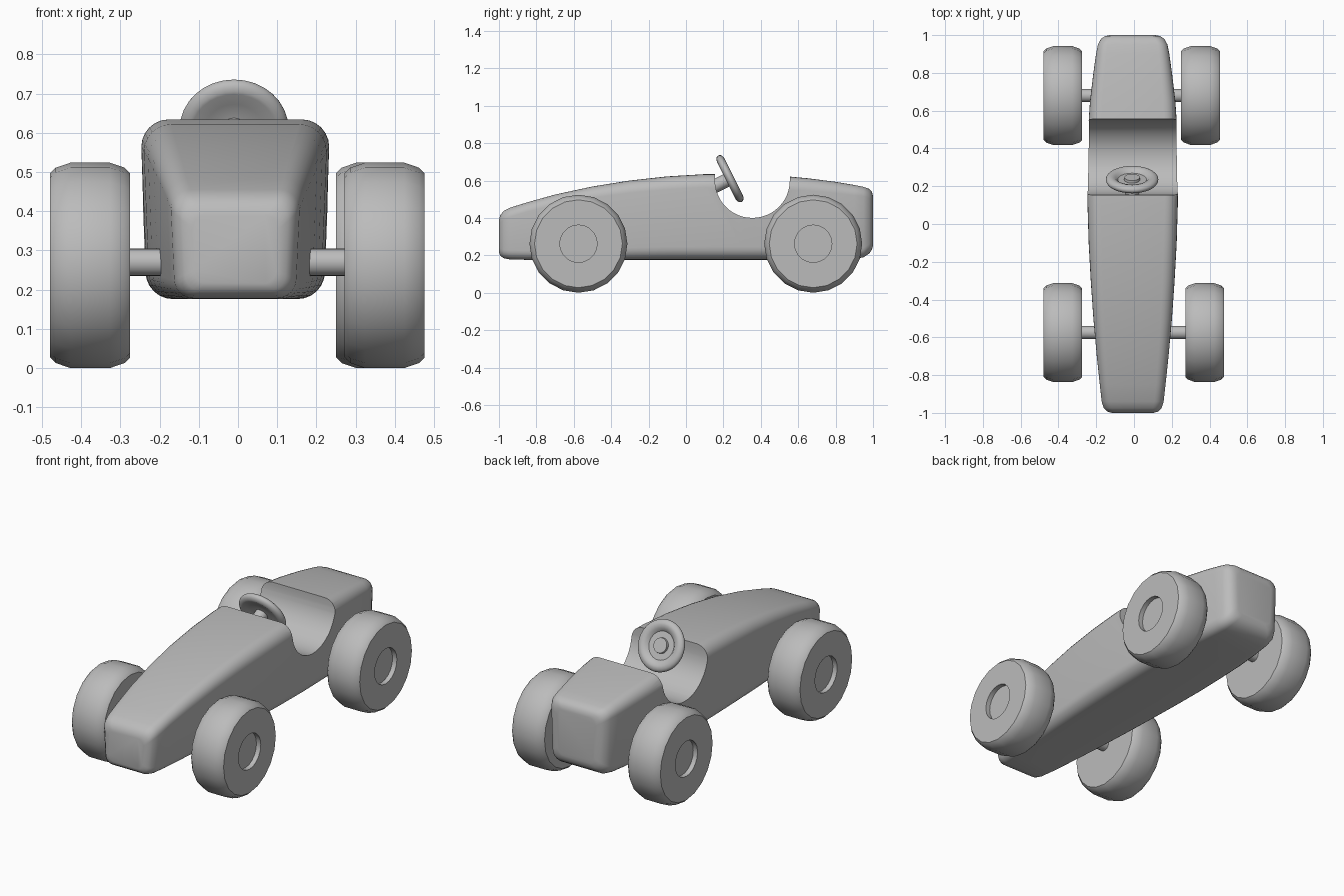
import bpy, bmesh
from math import sin, cos, pi, radians
from mathutils import Matrix, Vector

if "Cube" in bpy.data.objects:
    bpy.data.objects.remove(bpy.data.objects["Cube"], do_unlink=True)

grey = bpy.data.materials.new("plain_grey")
grey.use_nodes = True
grey.diffuse_color = (0.5, 0.5, 0.5, 1)
grey.node_tree.nodes["Principled BSDF"].inputs["Base Color"].default_value = (0.5, 0.5, 0.5, 1)


def finish(name, bm, angle=40):
    bmesh.ops.recalc_face_normals(bm, faces=bm.faces)
    mesh = bpy.data.meshes.new(name)
    bm.to_mesh(mesh)
    bm.free()
    mesh.materials.append(grey)
    ob = bpy.data.objects.new(name, mesh)
    bpy.context.collection.objects.link(ob)
    smooth(ob, angle)
    return ob


def smooth(ob, angle):
    bpy.ops.object.select_all(action='DESELECT')
    ob.select_set(True)
    bpy.context.view_layer.objects.active = ob
    bpy.ops.object.shade_smooth_by_angle(angle=radians(angle))


def loft(rings):
    """Join rings of points into a closed, capped skin."""
    bm = bmesh.new()
    loops = [[bm.verts.new(p) for p in ring] for ring in rings]
    n = len(loops[0])
    for a, b in zip(loops, loops[1:]):
        for i in range(n):
            j = (i + 1) % n
            bm.faces.new((a[i], a[j], b[j], b[i]))
    bm.faces.new(loops[0])
    bm.faces.new(loops[-1])
    return bm


def lathe(name, profile, centre, axis, segments, angle=40):
    """Turn (distance along axis, radius) points about an axis."""
    turn = Vector((0, 0, 1)).rotation_difference(Vector(axis)).to_matrix()
    rings = [[turn @ Vector((r * cos(2 * pi * i / segments), r * sin(2 * pi * i / segments), d))
              + Vector(centre) for i in range(segments)] for d, r in profile]
    return finish(name, loft(rings), angle)


def section(y, half, low, high, corner):
    """Rounded box cross-section, slightly narrower at the bottom."""
    pts = []
    for k, (sx, sz) in enumerate(((1, 1), (-1, 1), (-1, -1), (1, -1))):
        w = half if sz > 0 else half * 0.95
        cz = high - corner if sz > 0 else low + corner
        for i in range(7):
            a = pi / 2 * (k + i / 6)
            pts.append((sx * (w - corner) + corner * cos(a) - 0.007, y, cz + corner * sin(a)))
    return pts


# Body shell: y, half width, bottom, top, corner radius
stations = [
    (-1.0, 0.11, 0.215, 0.39, 0.035), (-0.993, 0.135, 0.198, 0.415, 0.04),
    (-0.975, 0.153, 0.185, 0.437, 0.045), (-0.94, 0.164, 0.178, 0.455, 0.05),
    (-0.85, 0.174, 0.176, 0.483, 0.05), (-0.7, 0.19, 0.176, 0.525, 0.055),
    (-0.5, 0.208, 0.176, 0.568, 0.06), (-0.3, 0.222, 0.176, 0.6, 0.065),
    (-0.1, 0.233, 0.176, 0.622, 0.07), (0.1, 0.239, 0.176, 0.634, 0.07),
    (0.3, 0.241, 0.176, 0.635, 0.07), (0.5, 0.236, 0.176, 0.626, 0.07),
    (0.65, 0.226, 0.176, 0.612, 0.065), (0.8, 0.208, 0.176, 0.593, 0.06),
    (0.9, 0.194, 0.18, 0.576, 0.055), (0.95, 0.184, 0.19, 0.566, 0.05),
    (0.98, 0.168, 0.21, 0.555, 0.05), (0.995, 0.145, 0.232, 0.538, 0.045),
    (1.0, 0.12, 0.255, 0.515, 0.04)]
body = finish("body", loft([section(*s) for s in stations]))

# Open cockpit, scooped right across the body
scoop = [(0.355 - 0.2 * cos(pi * i / 24), 0.6 - 0.2 * sin(pi * i / 24)) for i in range(25)]
scoop += [(0.56, 0.8), (0.15, 0.8)]
cutter = finish("cockpit_cutter", loft([[(x, y, z) for y, z in scoop] for x in (-0.5, 0.5)]))
cutter.hide_render = True
cut = body.modifiers.new("cockpit", 'BOOLEAN')
cut.operation = 'DIFFERENCE'
cut.solver = 'EXACT'
cut.object = cutter
bpy.context.view_layer.objects.active = body
bpy.ops.object.modifier_apply(modifier=cut.name)
bpy.data.objects.remove(cutter, do_unlink=True)
smooth(body, 40)

# Wheels with chamfered treads and sunken hubs, and their axles
tyre = [(-0.102, 0.235), (-0.088, 0.249), (-0.05, 0.262), (0.05, 0.262),
        (0.088, 0.249), (0.102, 0.235), (0.102, 0.1), (0.075, 0.1)]
for end, y, offsets in (("front", -0.575, (0.374, 0.377)), ("rear", 0.68, (0.352, 0.377))):
    for side, sign, x in (("left", 1, offsets[0]), ("right", -1, offsets[1])):
        lathe(f"{end}_{side}_wheel", tyre, (sign * x, y, 0.262), (sign, 0, 0), 20, 32)
    lathe(f"{end}_axle", [(-0.34, 0.035), (0.34, 0.035)], (0, y, 0.27), (1, 0, 0), 20)

# Steering wheel: rounded rim, sunken web and raised boss, on a short column
tilt = (0, 0.894, 0.447)
hub = (-0.01, 0.235, 0.61)
rim = [(0.022 * sin(a), 0.109 + 0.03 * cos(a)) for a in [pi * (i / 12 - 0.5) for i in range(13)]]
steering = [(-0.01, 0.04), (-0.01, 0.075)] + rim + [
    (0.016, 0.09), (0.0, 0.076), (0.0, 0.042), (0.014, 0.04), (0.014, 0.001)]
lathe("steering_wheel", steering, hub, tilt, 32)
lathe("steering_column", [(-0.11, 0.036), (0.0, 0.036)], hub, tilt, 20)
